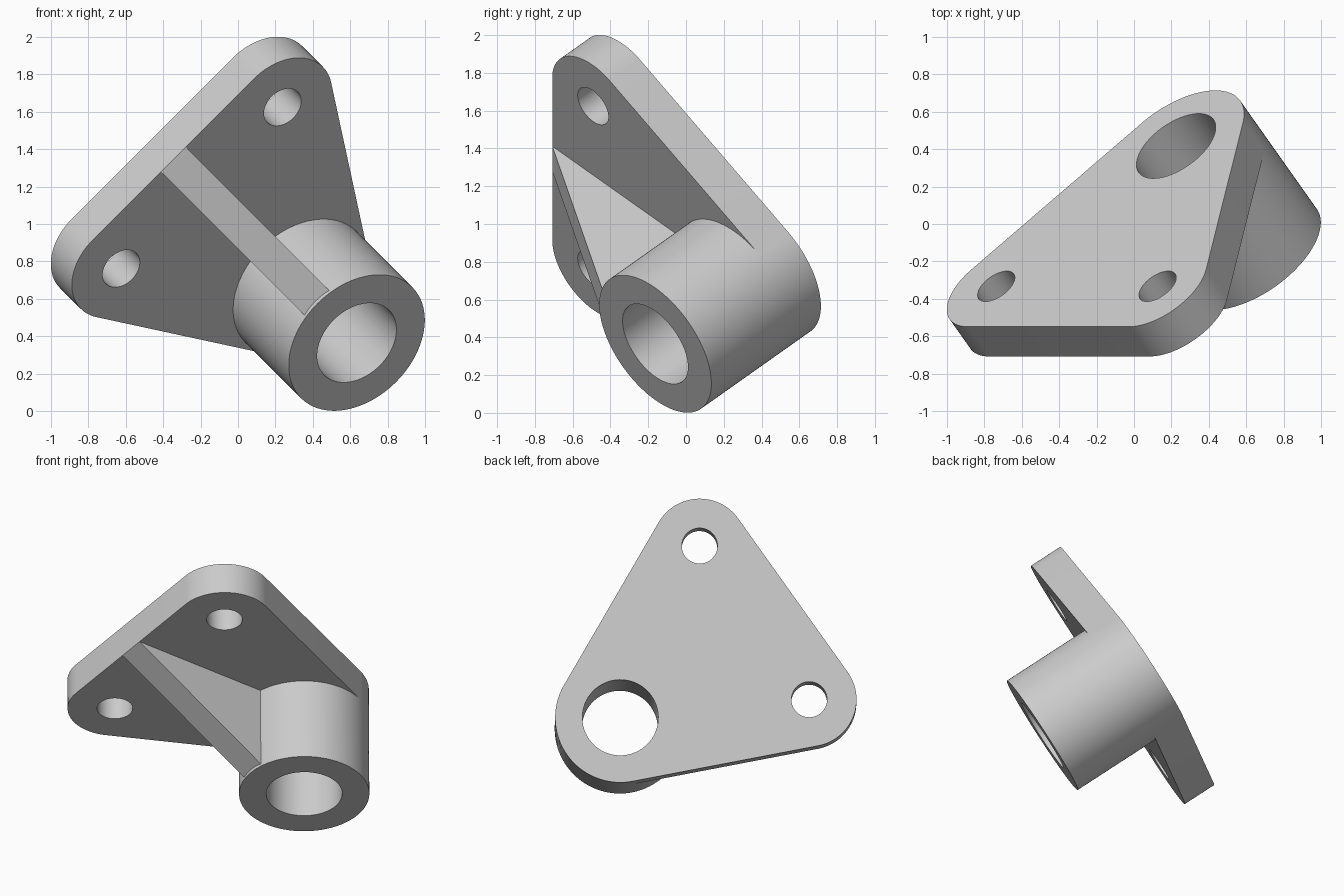
import bpy, bmesh, math
from mathutils import Matrix, Vector
from mathutils.geometry import convex_hull_2d

default = bpy.data.objects.get("Cube")
if default:
    bpy.data.objects.remove(default, do_unlink=True)

# Bracket frame: x along the plate's long edge, y toward the boss, z out of the plate's back
S = math.sqrt(0.5)
FRAME = Matrix(((S, 0.5, -0.5), (0, S, S), (S, -0.5, 0.5))).to_4x4()

MID = S
BOSS = Vector((MID, 0.02))
BOLTS = [Vector((MID + side * 0.61, -1.041)) for side in (-1, 1)]
BOSS_R, BORE_R, CORNER_R, BOLT_R = 0.42, 0.245, 0.305, 0.115
FRONT, PLATE, BACK = -0.25, 0.345, 0.57


def circle(centre, radius, count=96):
    return [centre + radius * Vector((math.cos(a), math.sin(a)))
            for a in (math.tau * i / count for i in range(count))]


def prism(name, points, depth):
    """Extrude a closed loop of 3D points along depth."""
    bm = bmesh.new()
    face = bm.faces.new([bm.verts.new(p) for p in points])
    top = bmesh.ops.extrude_face_region(bm, geom=[face])["geom"]
    moved = [g for g in top if isinstance(g, bmesh.types.BMVert)]
    bmesh.ops.translate(bm, verts=moved, vec=depth)
    bmesh.ops.recalc_face_normals(bm, faces=bm.faces)
    mesh = bpy.data.meshes.new(name)
    bm.to_mesh(mesh)
    bm.free()
    obj = bpy.data.objects.new(name, mesh)
    obj.matrix_world = FRAME
    bpy.context.collection.objects.link(obj)
    return obj


def slab(name, outline, low, high):
    return prism(name, [(p.x, p.y, low) for p in outline], Vector((0, 0, high - low)))


def drill(obj, centre, radius):
    cutter = slab("hole_cutter", circle(centre, radius, 64), FRONT - 0.2, BACK + 0.2)
    cutter.hide_render = True
    bpy.context.view_layer.update()
    mod = obj.modifiers.new("hole", "BOOLEAN")
    mod.operation, mod.solver, mod.object = "DIFFERENCE", "EXACT", cutter
    bpy.context.view_layer.objects.active = obj
    bpy.ops.object.modifier_apply(modifier=mod.name)
    bpy.data.objects.remove(cutter, do_unlink=True)


# Rounded triangular mounting plate
rounds = circle(BOSS, BOSS_R)
for bolt in BOLTS:
    rounds += circle(bolt, CORNER_R)
plate = slab("mounting_plate", [rounds[i] for i in convex_hull_2d(rounds)], PLATE, BACK)
drill(plate, BOSS, BORE_R)
for bolt in BOLTS:
    drill(plate, bolt, BOLT_R)

# Bored boss
boss = slab("bearing_boss", circle(BOSS, BOSS_R), FRONT, PLATE)
drill(boss, BOSS, BORE_R)

# Triangular stiffening rib
RIB_W = 0.187
edge = BOLTS[0].y - CORNER_R
profile = [(edge, PLATE), (-0.385, -0.235), (-0.31, -0.235), (-0.31, PLATE)]
rib = prism("stiffening_rib", [(MID - RIB_W / 2, y, z) for y, z in profile],
            Vector((RIB_W, 0, 0)))

# Smooth round walls, crisp edges
bpy.ops.object.select_all(action="DESELECT")
for part in (plate, boss, rib):
    part.select_set(True)
bpy.context.view_layer.objects.active = plate
bpy.ops.object.shade_smooth_by_angle(angle=math.radians(30))
